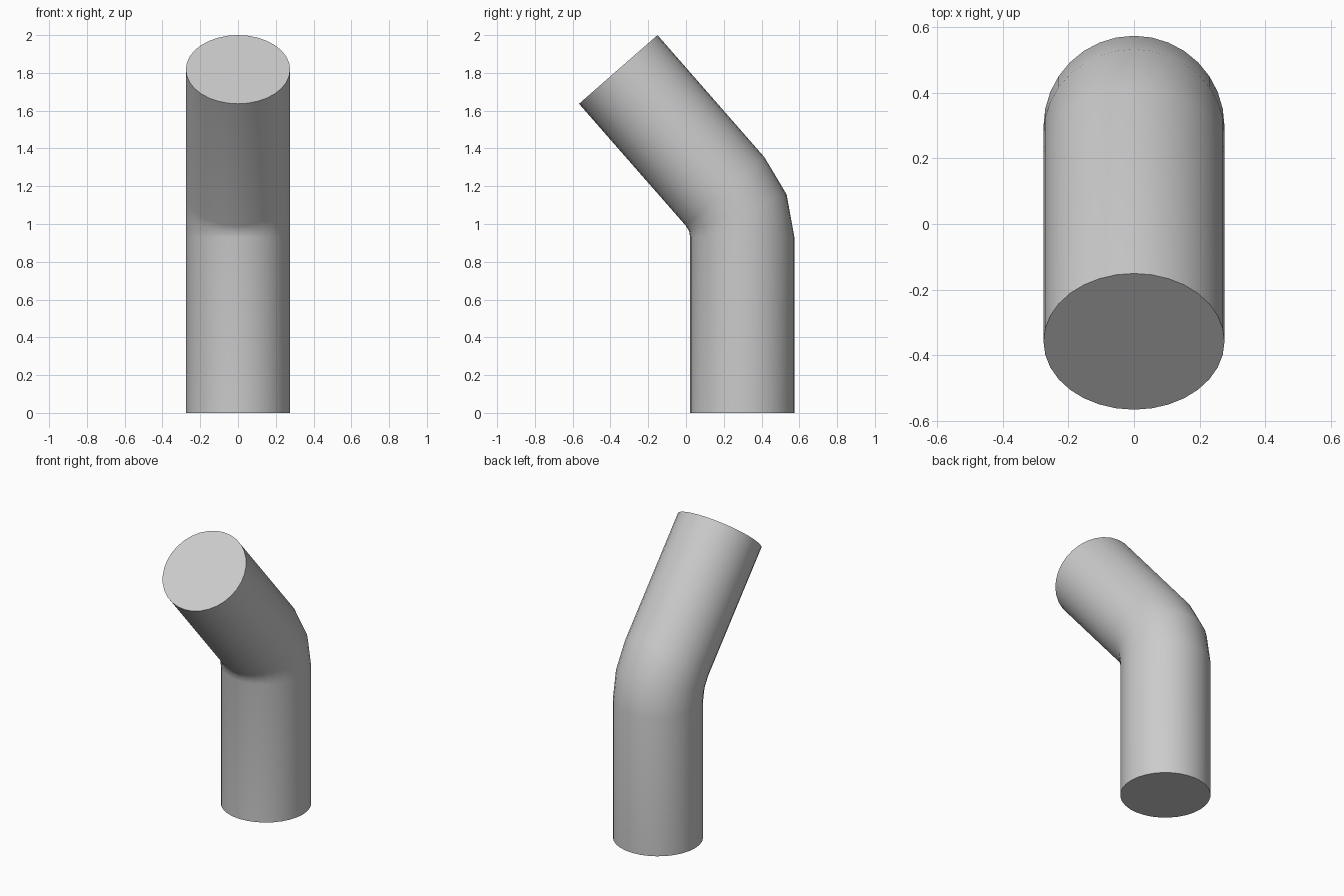
import bpy, bmesh
from math import sin, cos, pi, radians
from mathutils import Vector

if "Cube" in bpy.data.objects:
    bpy.data.objects.remove(bpy.data.objects["Cube"])

SIDES = 32
RADIUS = 0.276
BEND = radians(41.2)          # total bend angle
PIVOT_Y, PIVOT_Z = -0.07, 0.93
BEND_R = 0.368                # centre line radius of the elbow

# Centre line rings: (y, z, tilt)
rings = [(PIVOT_Y + BEND_R, 0.0, 0.0)]
for i in range(3):
    a = BEND * i / 2
    rings.append((PIVOT_Y + BEND_R * cos(a), PIVOT_Z + BEND_R * sin(a), a))
top_z = 2.0 - RADIUS * sin(BEND)
y, z, a = rings[-1]
run = (top_z - z) / cos(BEND)
rings.append((y - run * sin(BEND), top_z, BEND))

# Sweep a circle along the rings and cap both ends
bm = bmesh.new()
loops = []
for y, z, a in rings:
    out = Vector((0, cos(a), sin(a)))
    loop = []
    for k in range(SIDES):
        t = 2 * pi * k / SIDES
        loop.append(bm.verts.new(Vector((RADIUS * cos(t), y, z)) + out * RADIUS * sin(t)))
    loops.append(loop)
for lo, hi in zip(loops, loops[1:]):
    for k in range(SIDES):
        n = (k + 1) % SIDES
        bm.faces.new((lo[k], lo[n], hi[n], hi[k]))
bm.faces.new(loops[0][::-1])
bm.faces.new(loops[-1])

mesh = bpy.data.meshes.new("bent_pipe")
bm.to_mesh(mesh)
bm.free()
pipe = bpy.data.objects.new("bent_pipe", mesh)
bpy.context.collection.objects.link(pipe)

# Smooth walls, crisp end caps
bpy.context.view_layer.objects.active = pipe
pipe.select_set(True)
bpy.ops.object.shade_smooth_by_angle(angle=radians(35))
